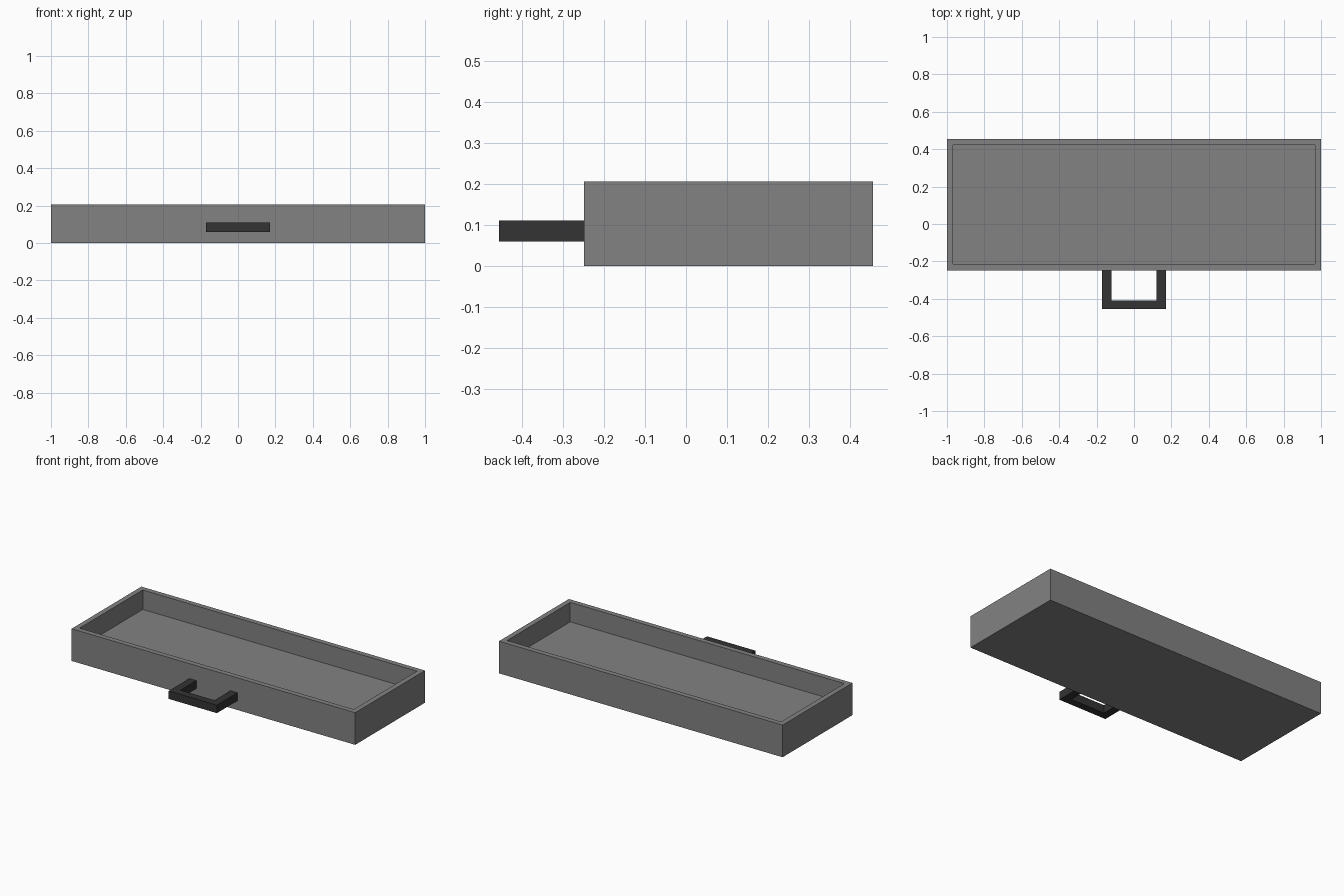
import bpy, bmesh

if "Cube" in bpy.data.objects:
    bpy.data.objects.remove(bpy.data.objects["Cube"])


def material(name, value):
    m = bpy.data.materials.new(name)
    m.diffuse_color = (value, value, value, 1)
    m.use_nodes = True
    m.node_tree.nodes["Principled BSDF"].inputs["Base Color"].default_value = m.diffuse_color
    return m


def extrude_outline(name, points, z0, z1, mat):
    """Closed flat outline raised into a solid."""
    bm = bmesh.new()
    face = bm.faces.new([bm.verts.new((x, y, z0)) for x, y in points])
    up = bmesh.ops.extrude_face_region(bm, geom=[face])["geom"]
    bmesh.ops.translate(bm, vec=(0, 0, z1 - z0),
                        verts=[v for v in up if isinstance(v, bmesh.types.BMVert)])
    bmesh.ops.recalc_face_normals(bm, faces=bm.faces)
    return finish(name, bm, mat)


def finish(name, bm, mat):
    mesh = bpy.data.meshes.new(name)
    bm.to_mesh(mesh)
    bm.free()
    mesh.materials.append(mat)
    ob = bpy.data.objects.new(name, mesh)
    bpy.context.collection.objects.link(ob)
    return ob


grey = material("mid grey", 0.223)
dark = material("dark grey", 0.033)

FRONT, BACK, TOP, FLOOR, WALL = -0.248, 0.455, 0.205, 0.081, 0.047

# Tray: a block whose top is inset and pushed down to the floor
tray = extrude_outline("drawer_tray", [(-1, FRONT), (1, FRONT), (1, BACK), (-1, BACK)],
                       0, TOP, grey)
bm = bmesh.new()
bm.from_mesh(tray.data)
top = max(bm.faces, key=lambda f: f.calc_center_median().z)
bmesh.ops.inset_region(bm, faces=[top], thickness=WALL)
top = next(f for f in bm.faces if f.normal.z > 0.9 and
           all(abs(v.co.x) < 0.99 for v in f.verts))
down = bmesh.ops.extrude_face_region(bm, geom=[top])["geom"]
bmesh.ops.translate(bm, vec=(0, 0, FLOOR - TOP),
                    verts=[v for v in down if isinstance(v, bmesh.types.BMVert)])
if top.is_valid:
    bmesh.ops.delete(bm, geom=[top], context='FACES_ONLY')
bmesh.ops.recalc_face_normals(bm, faces=bm.faces)
bm.to_mesh(tray.data)
bm.free()

# Handle: square U-shaped bar on the front
half = [(0.17, FRONT), (0.17, -0.455)]
inner = [(0.12, -0.408), (0.12, FRONT)]
outline = (half + [(-x, y) for x, y in reversed(half)]
           + [(-x, y) for x, y in reversed(inner)] + inner)
extrude_outline("front_handle", outline, 0.059, 0.11, dark)
